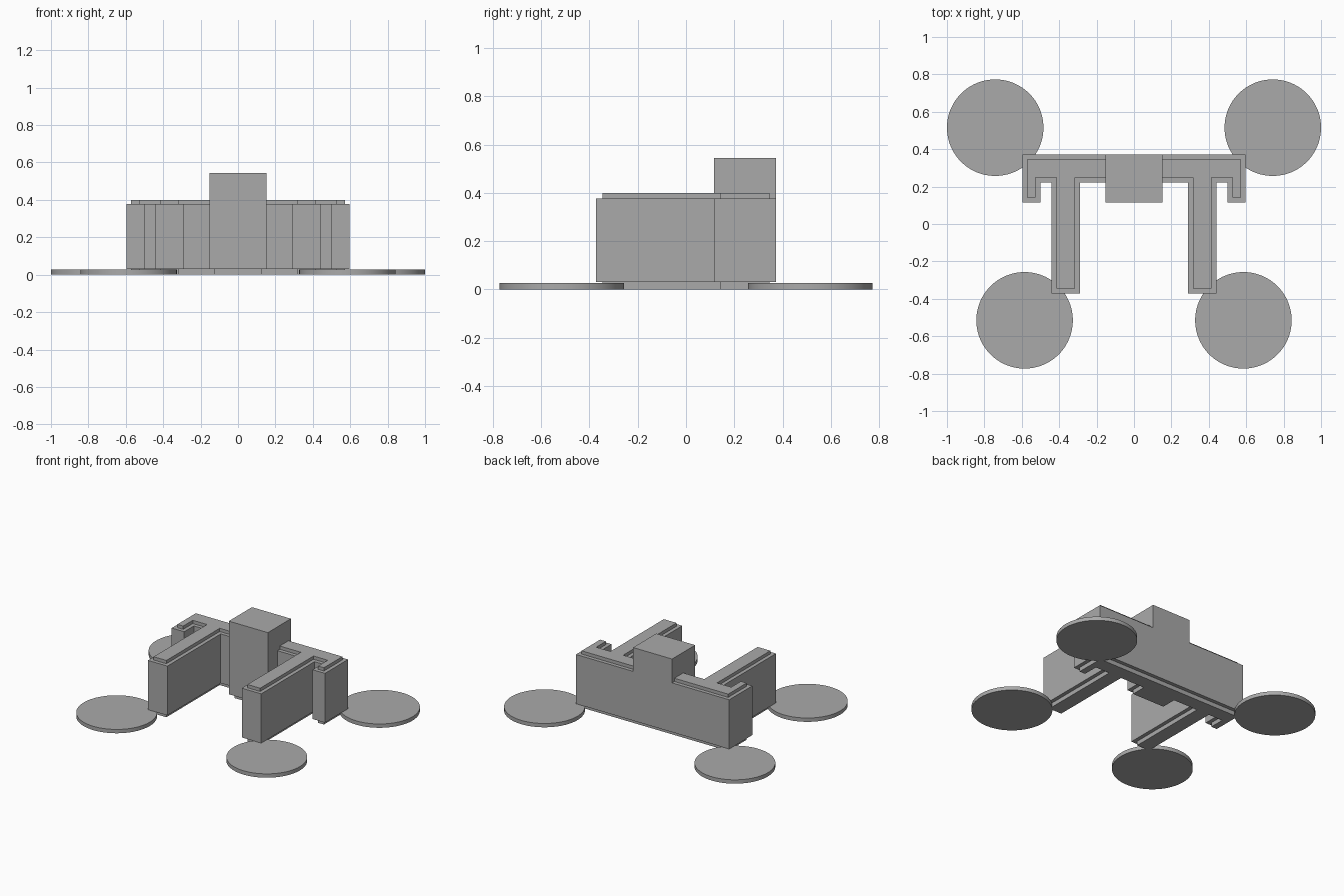
import bpy
import bmesh
from mathutils import Vector

cube = bpy.data.objects.get("Cube")
if cube:
    bpy.data.objects.remove(cube, do_unlink=True)

# Single grey used on every part
grey = bpy.data.materials.new("Plain grey")
grey.use_nodes = True
grey.diffuse_color = (0.4, 0.4, 0.4, 1)
grey.node_tree.nodes["Principled BSDF"].inputs["Base Color"].default_value = (0.4, 0.4, 0.4, 1)


def add_object(name, bm):
    bmesh.ops.recalc_face_normals(bm, faces=bm.faces)
    mesh = bpy.data.meshes.new(name)
    bm.to_mesh(mesh)
    bm.free()
    mesh.materials.append(grey)
    obj = bpy.data.objects.new(name, mesh)
    bpy.context.collection.objects.link(obj)
    return obj


def raise_faces(bm, faces, height):
    """Extrude faces straight up or down and return the moved caps."""
    result = bmesh.ops.extrude_face_region(bm, geom=faces)["geom"]
    verts = [g for g in result if isinstance(g, bmesh.types.BMVert)]
    bmesh.ops.translate(bm, verts=verts, vec=Vector((0, 0, height)))
    return [g for g in result if isinstance(g, bmesh.types.BMFace)]


BASE, WALL_TOP, LIP_TOP, BLOCK_TOP = 0.03, 0.377, 0.40, 0.545
BACK, FRONT = 0.372, -0.372
LIP_INSET = 0.026
BLOCK_X, BLOCK_Y = 0.152, 0.115

# Walls: half plan outline, mirrored, with a stepped lip above and below
half = [(BLOCK_X, BLOCK_Y), (BLOCK_X, 0.222), (0.29, 0.222), (0.29, FRONT),
        (0.441, FRONT), (0.441, 0.222), (0.5, 0.222), (0.5, BLOCK_Y),
        (0.597, BLOCK_Y), (0.597, BACK)]
outline = half + [(-x, y) for x, y in reversed(half)]
bm = bmesh.new()
floor = bm.faces.new([bm.verts.new((x, y, BASE)) for x, y in outline])
raise_faces(bm, [floor], WALL_TOP - BASE)
if not floor.is_valid:
    floor = None
if not any(abs(f.calc_center_median().z - BASE) < 1e-5 for f in bm.faces):
    bm.faces.new([v for v in bm.verts if abs(v.co.z - BASE) < 1e-5])
bmesh.ops.recalc_face_normals(bm, faces=bm.faces)
for level, height in ((WALL_TOP, LIP_TOP - WALL_TOP), (BASE, -BASE)):
    cap = [f for f in bm.faces if all(abs(v.co.z - level) < 1e-5 for v in f.verts)]
    bmesh.ops.inset_region(bm, faces=cap, thickness=LIP_INSET, use_even_offset=True)
    caps = raise_faces(bm, cap, height)
    # Drop the covered face left under the lip
    old = [f for f in cap if f.is_valid and f not in caps
           and all(abs(v.co.z - level) < 1e-5 for v in f.verts)]
    bmesh.ops.delete(bm, geom=old, context="FACES_ONLY")
add_object("walls", bm)

# Tall block in the middle of the back wall
bm = bmesh.new()
corners = [(-BLOCK_X, BLOCK_Y), (BLOCK_X, BLOCK_Y), (BLOCK_X, BACK), (-BLOCK_X, BACK)]
bottom = bm.faces.new([bm.verts.new((x, y, WALL_TOP)) for x, y in corners])
raise_faces(bm, [bottom], BLOCK_TOP - WALL_TOP)
add_object("centre_block", bm)

# Flat round pads at the four corners
RADIUS, THICKNESS = 0.258, 0.027
for row, x, y in (("back", 0.742, 0.515), ("front", 0.585, -0.515)):
    for side, sign in (("left", 1), ("right", -1)):
        bpy.ops.mesh.primitive_cylinder_add(
            vertices=96, radius=RADIUS, depth=THICKNESS,
            location=(sign * x, y, THICKNESS / 2))
        pad = bpy.context.object
        pad.name = f"{row}_{side}_pad"
        pad.data.materials.append(grey)
        bpy.ops.object.shade_smooth_by_angle()
